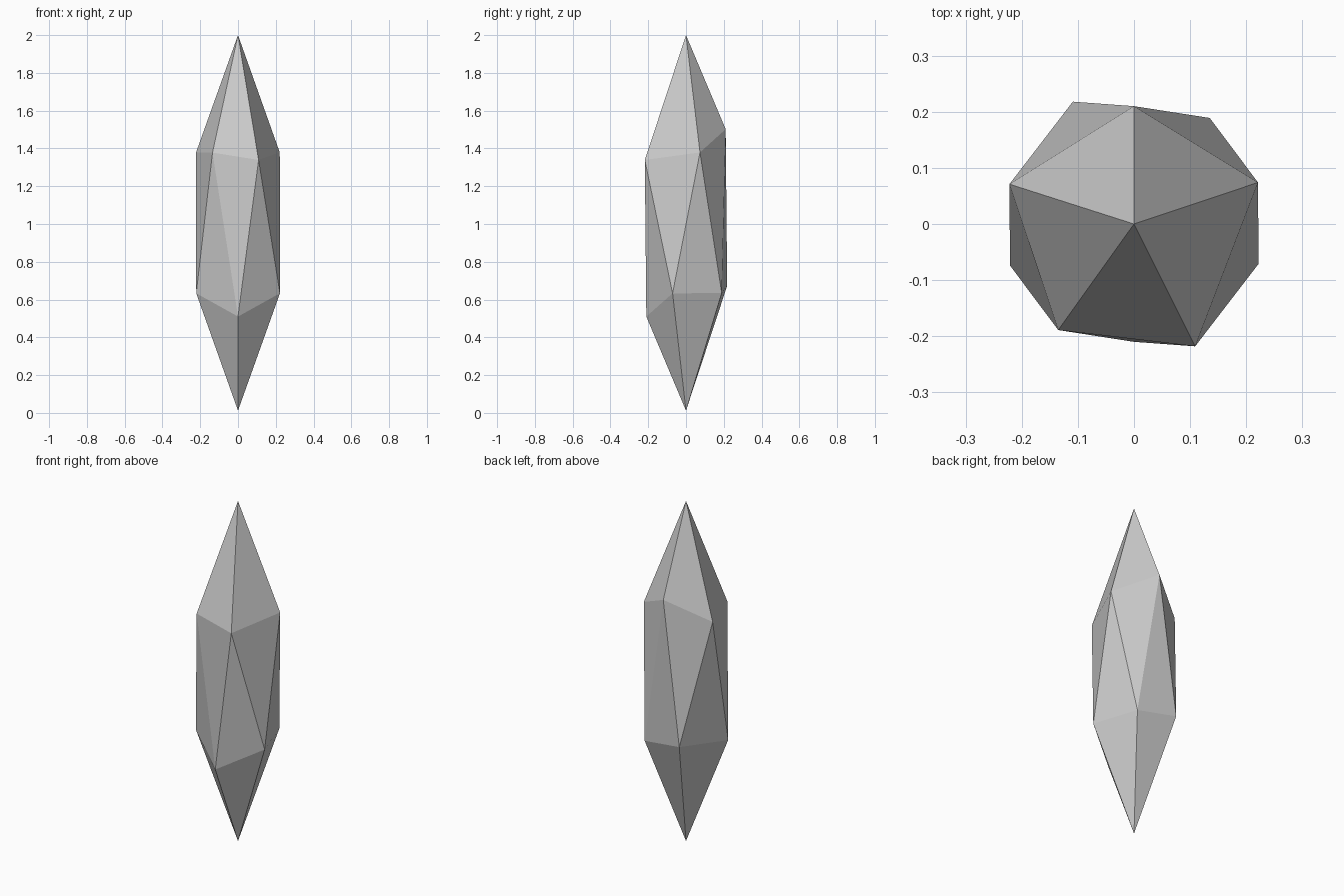
import bpy

if "Cube" in bpy.data.objects:
    bpy.data.objects.remove(bpy.data.objects["Cube"])

# Stretched 20-sided crystal, point-symmetric about its middle
MID, HALF = 1.006, 0.994
upper = [(0.221, 0.074, 0.373), (0, 0.21, 0.496), (-0.222, 0.071, 0.373),
         (-0.135, -0.189, 0.372), (0.109, -0.218, 0.333)]


def opposite(p):
    return tuple(-c for c in p)


# Lower ring is the upper ring mirrored through the centre
lower = [opposite(upper[(i + 3) % 5]) for i in range(5)]
points = upper + lower + [(0, 0, HALF), (0, 0, -HALF)]
verts = [(x, y, z + MID) for x, y, z in points]

# Top cap, zigzag belt, bottom cap
faces = []
for i in range(5):
    j = (i + 1) % 5
    faces += [(10, i, j), (i, 5 + i, j), (j, 5 + i, 5 + j), (11, 5 + j, 5 + i)]

mesh = bpy.data.meshes.new("crystal")
mesh.from_pydata(verts, [], faces)
mesh.update()
crystal = bpy.data.objects.new("crystal", mesh)
bpy.context.collection.objects.link(crystal)
